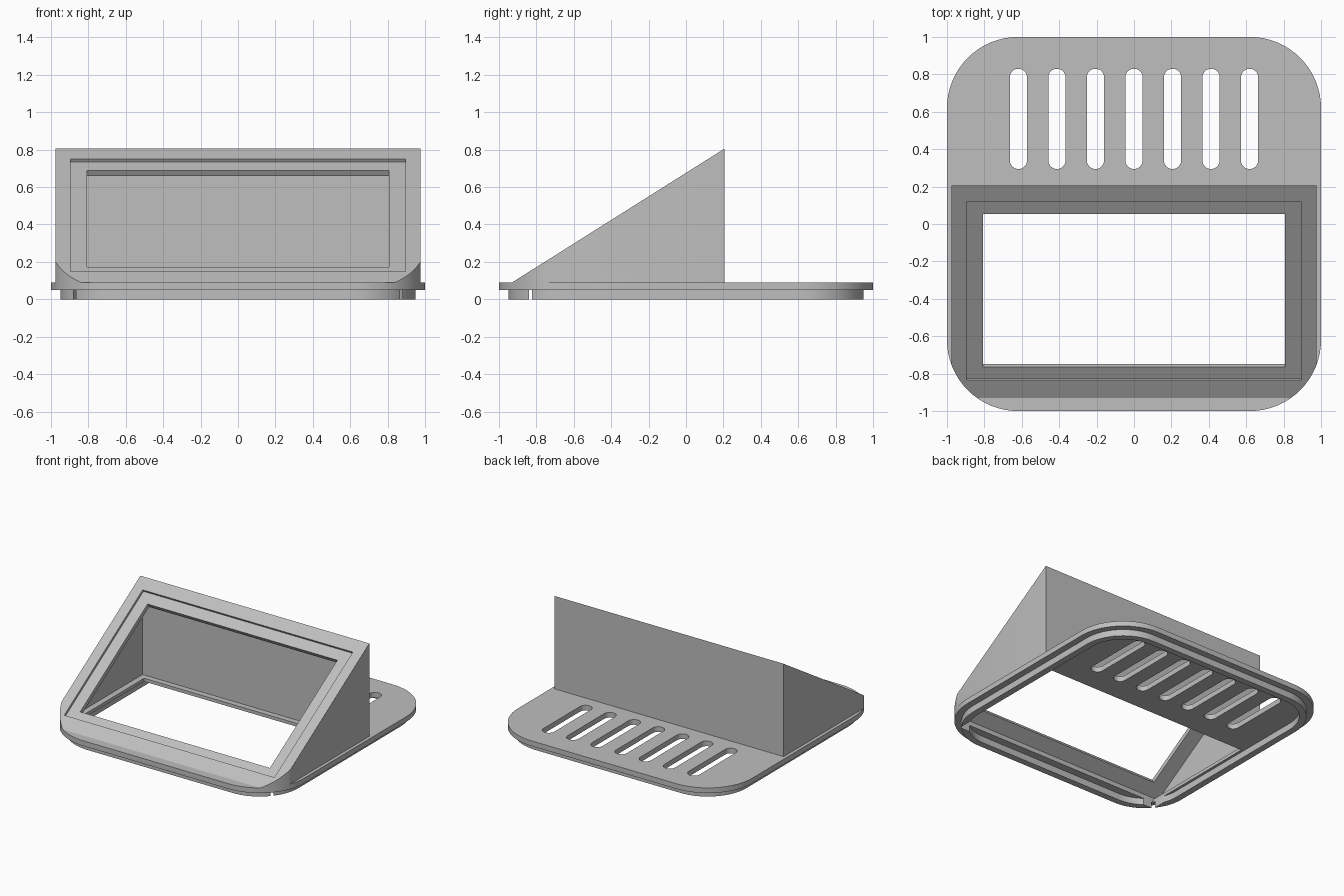
import bpy, bmesh, math
from mathutils import Vector

if "Cube" in bpy.data.objects:
    bpy.data.objects.remove(bpy.data.objects["Cube"], do_unlink=True)

# Main sizes
RIM_Z, PLATE_Z = 0.05, 0.09
FRONT_Y, BACK_Y, TOP_Z = -0.93, 0.205, 0.805
ANGLE = math.atan2(TOP_Z - PLATE_Z, BACK_Y - FRONT_Y)

grey = bpy.data.materials.new("plain grey")
grey.use_nodes = True
grey.diffuse_color = (0.52, 0.52, 0.52, 1)
grey.node_tree.nodes["Principled BSDF"].inputs["Base Color"].default_value = grey.diffuse_color


def prism(name, points, offset):
    """Extrude a flat outline of 3D points along an offset vector."""
    bm = bmesh.new()
    face = bm.faces.new([bm.verts.new(p) for p in points])
    new = bmesh.ops.extrude_face_region(bm, geom=[face])["geom"]
    bmesh.ops.translate(bm, vec=offset, verts=[v for v in new if isinstance(v, bmesh.types.BMVert)])
    bmesh.ops.recalc_face_normals(bm, faces=bm.faces)
    mesh = bpy.data.meshes.new(name)
    bm.to_mesh(mesh)
    bm.free()
    mesh.materials.append(grey)
    obj = bpy.data.objects.new(name, mesh)
    bpy.context.collection.objects.link(obj)
    return obj


def rounded(name, hx, hy, r, z0, z1, cx=0, cy=0, steps=16):
    """Upright prism with a rounded rectangular outline."""
    points = []
    for k, (sx, sy) in enumerate([(1, 1), (-1, 1), (-1, -1), (1, -1)]):
        for i in range(steps + 1):
            a = (k + i / steps) * math.pi / 2
            p = Vector((cx + sx * (hx - r) + r * math.cos(a), cy + sy * (hy - r) + r * math.sin(a), z0))
            if not points or (p - points[-1]).length > 1e-5:
                points.append(p)
    return prism(name, points, (0, 0, z1 - z0))


def across(name, profile, x0, x1):
    """Side profile of (y, z) points extruded from x0 to x1."""
    return prism(name, [(x0, y, z) for y, z in profile], (x1 - x0, 0, 0))


def box(name, x0, x1, y0, y1, z0, z1):
    return across(name, [(y0, z0), (y1, z0), (y1, z1), (y0, z1)], x0, x1)


def slope_box(name, hx, s0, s1, depth):
    """Box sunk at right angles into the sloping face."""
    c, s = math.cos(ANGLE), math.sin(ANGLE)
    profile = [(FRONT_Y + u * c - n * s, PLATE_Z + u * s + n * c)
               for u, n in ((s0, 0.2), (s1, 0.2), (s1, -depth), (s0, -depth))]
    return across(name, profile, -hx, hx)


def combine(body, tool, operation="DIFFERENCE"):
    tool.hide_render = True
    mod = body.modifiers.new("combine", "BOOLEAN")
    mod.operation, mod.solver, mod.object = operation, "EXACT", tool
    bpy.context.view_layer.objects.active = body
    bpy.ops.object.modifier_apply(modifier=mod.name)
    bpy.data.objects.remove(tool, do_unlink=True)


# Rounded block trimmed to a plate with a wedge-shaped hood
body = rounded("sloped_display_housing", 1, 1, 0.38, RIM_Z, 1)
combine(body, across("trim", [(-1.5, PLATE_Z), (FRONT_Y, PLATE_Z), (BACK_Y, TOP_Z), (BACK_Y, PLATE_Z),
                              (1.5, PLATE_Z), (1.5, 1.5), (-1.5, 1.5)], -1.5, 1.5))
for x0, x1 in ((-1.4, -0.975), (0.975, 1.4)):
    combine(body, box("side_trim", x0, x1, -1.4, 1.4, PLATE_Z, 1.4))

# Locating lip under the plate
combine(body, rounded("lip", 0.95, 0.95, 0.33, 0, 0.07), "UNION")
combine(body, rounded("lip_inside", 0.9, 0.9, 0.28, -0.1, RIM_Z))

# Hollow inside of the hood and the opening below it
def under(y):
    return PLATE_Z + (y - FRONT_Y) * math.tan(ANGLE) - 0.062

combine(body, across("cavity", [(-0.84, 0.075), (0.16, 0.075), (0.16, under(0.16)), (-0.84, under(-0.84))],
                     -0.925, 0.925))
combine(body, box("floor_opening", -0.88, 0.88, -0.84, 0.115, -0.1, 0.08))

# Stepped display window in the sloping face
combine(body, slope_box("recess", 0.895, 0.112, 1.239, 0.018))
combine(body, slope_box("window", 0.808, 0.183, 1.152, 0.08))

# Row of vent slots
for i in range(-3, 4):
    combine(body, rounded("slot", 0.046, 0.268, 0.046, 0.02, 0.2, i * 0.206, 0.562, 8))

# Smooth round corners, crisp edges
bpy.ops.object.select_all(action="DESELECT")
body.select_set(True)
bpy.context.view_layer.objects.active = body
bpy.ops.object.shade_smooth_by_angle(angle=math.radians(30))
